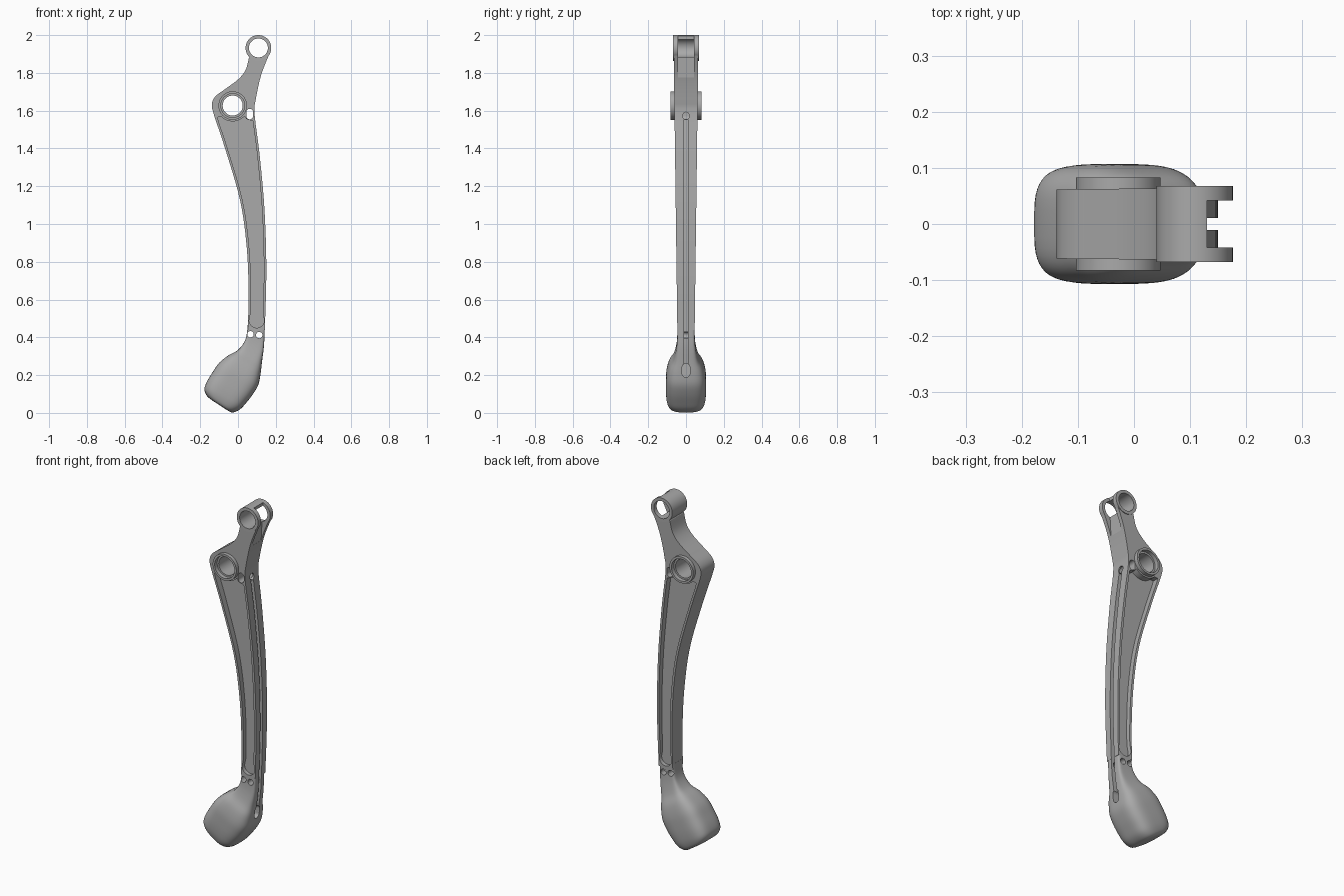
import bpy, bmesh, math
from mathutils import Vector

cube = bpy.data.objects.get("Cube")
if cube:
    bpy.data.objects.remove(cube, do_unlink=True)

grey = bpy.data.materials.new("satin grey")
grey.use_nodes = True
grey.diffuse_color = (0.4, 0.4, 0.4, 1)
grey.node_tree.nodes["Principled BSDF"].inputs["Base Color"].default_value = (0.4, 0.4, 0.4, 1)

PIVOT = (-0.028, 1.627)
EYE = (0.108, 1.932)


def spline(points, steps=6):
    """Smooth curve through the points (any dimension)."""
    pts = [Vector(p) for p in points]
    out = []
    for i in range(len(pts) - 1):
        a, b, c, d = pts[max(i - 1, 0)], pts[i], pts[i + 1], pts[min(i + 2, len(pts) - 1)]
        for s in range(steps):
            t = s / steps
            out.append(0.5 * (2 * b + (c - a) * t + (2 * a - 5 * b + 4 * c - d) * t * t
                              + (3 * b - a - 3 * c + d) * t ** 3))
    return out + [pts[-1]]


def arc(center, r, start, end, n=16):
    angles = [math.radians(start + (end - start) * i / n) for i in range(n + 1)]
    return [(center[0] + r * math.cos(a), center[1] + r * math.sin(a)) for a in angles]


def add_object(name, bm):
    bmesh.ops.recalc_face_normals(bm, faces=bm.faces)
    mesh = bpy.data.meshes.new(name)
    bm.to_mesh(mesh)
    bm.free()
    mesh.materials.append(grey)
    ob = bpy.data.objects.new(name, mesh)
    bpy.context.collection.objects.link(ob)
    return ob


def loft(name, rings):
    """Skin a list of equal-length rings and close both ends."""
    bm = bmesh.new()
    rows = [[bm.verts.new(p) for p in ring] for ring in rings]
    for a, b in zip(rows, rows[1:]):
        for i in range(len(a)):
            j = (i + 1) % len(a)
            bm.faces.new((a[i], a[j], b[j], b[i]))
    bm.faces.new(rows[0])
    bm.faces.new(rows[-1])
    return add_object(name, bm)


def prism(name, outline, y0, y1):
    return loft(name, [[(p[0], y, p[1]) for p in outline] for y in (y0, y1)])


def disc(name, center, r, y0, y1, n=48):
    return prism(name, arc(center, r, 0, 360 - 360 / n, n - 1), y0, y1)


def combine(target, other, operation):
    mod = target.modifiers.new(other.name, 'BOOLEAN')
    mod.operation = operation
    mod.solver = 'EXACT'
    mod.object = other
    bpy.context.view_layer.objects.active = target
    bpy.ops.object.modifier_apply(modifier=mod.name)
    bpy.data.objects.remove(other, do_unlink=True)


# Edges of the curved arm, from bottom to top
left_edge = spline([(0.052, 0.44), (0.056, 0.655), (0.045, 0.89), (0.01, 1.13), (-0.07, 1.405),
                    (-0.128, 1.58), (-0.138, 1.635), (-0.12, 1.675), (-0.07, 1.713),
                    (0, 1.765), (0.04, 1.815), (0.058, 1.88)])
right_edge = spline([(0.142, 0.44), (0.15, 0.76), (0.14, 1.08), (0.114, 1.37), (0.088, 1.58),
                     (0.094, 1.66), (0.123, 1.79), (0.166, 1.90)])

# Arm body, tapering in thickness toward the bottom
arm = prism("lever_arm", left_edge + [Vector(EYE)] + right_edge[::-1], -1, 1)
for v in arm.data.vertices:
    v.co.y *= 0.046 + 0.013 * (v.co.z - 0.45)

# Rounded foot: left point, right point, half width, squareness
sections = spline([
    (0.052, 0.47, 0.142, 0.47, 0.046, 9),
    (0.040, 0.39, 0.138, 0.36, 0.048, 7),
    (0.002, 0.335, 0.127, 0.27, 0.064, 4.5),
    (-0.05, 0.305, 0.12, 0.21, 0.09, 3.8),
    (-0.10, 0.265, 0.108, 0.15, 0.104, 3.6),
    (-0.135, 0.215, 0.08, 0.10, 0.107, 3.6),
    (-0.165, 0.165, 0.045, 0.055, 0.106, 3.6),
    (-0.178, 0.125, 0.01, 0.018, 0.1, 3.5),
    (-0.165, 0.09, -0.03, 0.002, 0.085, 3.2),
    (-0.135, 0.065, -0.06, 0.016, 0.05, 3)], 4)


def foot_ring(s, n=48):
    ring = []
    for i in range(n):
        a = 2 * math.pi * (i + 0.5) / n
        c, d = math.cos(a), math.sin(a)
        u = math.copysign(abs(c) ** (2 / s[5]), c)
        w = math.copysign(abs(d) ** (2 / s[5]), d)
        ring.append(((s[0] + s[2]) / 2 + u * (s[2] - s[0]) / 2, w * s[4],
                     (s[1] + s[3]) / 2 + u * (s[3] - s[1]) / 2))
    return ring


combine(arm, loft("foot", [foot_ring(s) for s in sections]), 'UNION')

# Top eye and pivot boss
combine(arm, disc("top_eye", EYE, 0.068, -0.068, 0.068), 'UNION')
combine(arm, disc("pivot_boss", PIVOT, 0.0755, -0.083, 0.083), 'UNION')

# Bores through both
combine(arm, disc("eye_bore", EYE, 0.05, -0.3, 0.3), 'DIFFERENCE')
combine(arm, disc("pivot_bore", PIVOT, 0.053, -0.3, 0.3), 'DIFFERENCE')

# Long pocket and bearing seat on both faces
inset = 0.013
pocket = [(p.x + inset, p.y) for p in left_edge if 0.52 < p.y < 1.55]
pocket += [(-0.108, 1.565), (-0.09, 1.567)] + arc(PIVOT, 0.084, 225, 318)
pocket += [(0.045, 1.555), (0.078, 1.545)]
pocket += [(p.x - inset, p.y) for p in right_edge[::-1] if 0.52 < p.y < 1.53]
pocket += arc((0.099, 0.49), 0.04, 0, -180)
for side in (-1, 1):
    combine(arm, prism("pocket_cutter", pocket, side * 0.024, side * 0.2), 'DIFFERENCE')
    combine(arm, disc("seat_cutter", PIVOT, 0.063, side * 0.06, side * 0.2), 'DIFFERENCE')

# Fork slot in the top eye
slot = [(0.118, 1.775), (0.133, 2.05), (0.3, 2.05), (0.3, 1.775)]
combine(arm, prism("slot_cutter", slot, -0.042, 0.042), 'DIFFERENCE')

# Cable groove along the outer edge
lower = spline([(0.11, 0.15), (0.122, 0.25), (0.138, 0.36), (0.142, 0.44)])
rim = [p for p in lower[:-1] + right_edge if 0.21 < p.y < 1.57]
groove = [(p.x - 0.022, p.y) for p in rim] + [(p.x + 0.08, p.y) for p in rim[::-1]]
combine(arm, prism("groove_cutter", groove, -0.011, 0.011), 'DIFFERENCE')

# Cable opening beside the pivot and exit near the foot
opening = arc((0.062, 1.592), 0.018, 0, 180) + arc((0.062, 1.572), 0.018, 180, 360)
combine(arm, prism("opening_cutter", opening, -0.3, 0.3), 'DIFFERENCE')
for z0, z1, r, x in ((1.57, 1.575, 0.017, 0.06), (0.21, 0.24, 0.021, 0.085)):
    shape = arc((0, z1), r, 0, 180) + arc((0, z0), r, 180, 360)
    hole = loft("exit_cutter", [[(xx, p[0], p[1]) for p in shape] for xx in (x, 0.3)])
    combine(arm, hole, 'DIFFERENCE')

# Two small cross holes under the pocket
for center in ((0.066, 0.416), (0.112, 0.412)):
    combine(arm, disc("cross_hole_cutter", center, 0.017, -0.3, 0.3, 24), 'DIFFERENCE')

bpy.ops.object.select_all(action='DESELECT')
arm.select_set(True)
bpy.context.view_layer.objects.active = arm
bpy.ops.object.shade_smooth_by_angle(angle=math.radians(30))
